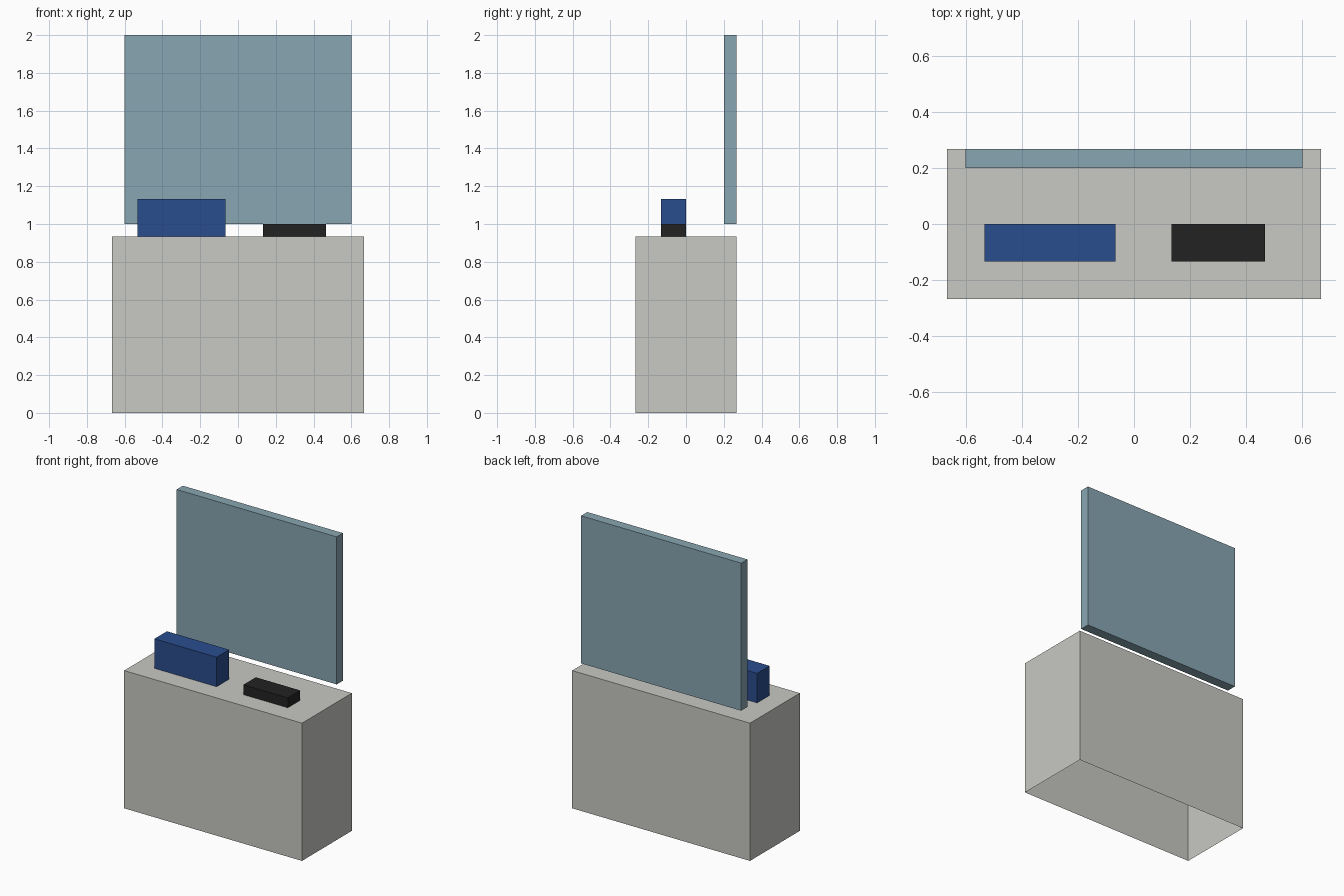
import bpy, bmesh

if "Cube" in bpy.data.objects:
    bpy.data.objects.remove(bpy.data.objects["Cube"])


def material(name, hex_rgb):
    """Flat material from an sRGB hex colour."""
    def lin(c):
        c /= 255
        return c / 12.92 if c <= 0.04045 else ((c + 0.055) / 1.055) ** 2.4
    m = bpy.data.materials.new(name)
    m.diffuse_color = (*[lin(int(hex_rgb[i:i + 2], 16)) for i in (0, 2, 4)], 1)
    m.use_nodes = True
    m.node_tree.nodes["Principled BSDF"].inputs["Base Color"].default_value = m.diffuse_color
    return m


def box(name, lo, hi, mat, open_bottom=False):
    """Box between two corners, optionally without its bottom face."""
    bm = bmesh.new()
    bmesh.ops.create_cube(bm, size=1)
    for v in bm.verts:
        v.co = [lo[i] if v.co[i] < 0 else hi[i] for i in range(3)]
    bm.normal_update()
    if open_bottom:
        bottom = [f for f in bm.faces if f.normal.z < -0.5]
        bmesh.ops.delete(bm, geom=bottom, context='FACES_ONLY')
    me = bpy.data.meshes.new(name)
    bm.to_mesh(me)
    bm.free()
    me.materials.append(mat)
    ob = bpy.data.objects.new(name, me)
    bpy.context.collection.objects.link(ob)
    return ob


grey = material("light_grey", "C8C8C4")
teal = material("pale_teal", "88A6B2")
blue = material("blue", "2A4D8E")
black = material("black", "222222")

U = 1 / 15  # the model's base module

# Cabinet, an open-bottomed shell
box("cabinet", (-10 * U, -4 * U, 0), (10 * U, 4 * U, 14 * U), grey, True)
# Upright panel floating just above the rear edge
box("back_panel", (-9 * U, 3 * U, 1), (9 * U, 4 * U, 2), teal)
# Items resting on the cabinet top
box("blue_box", (-8 * U, -2 * U, 14 * U), (-U, 0, 17 * U), blue, True)
box("black_box", (2 * U, -2 * U, 14 * U), (7 * U, 0, 1), black, True)
